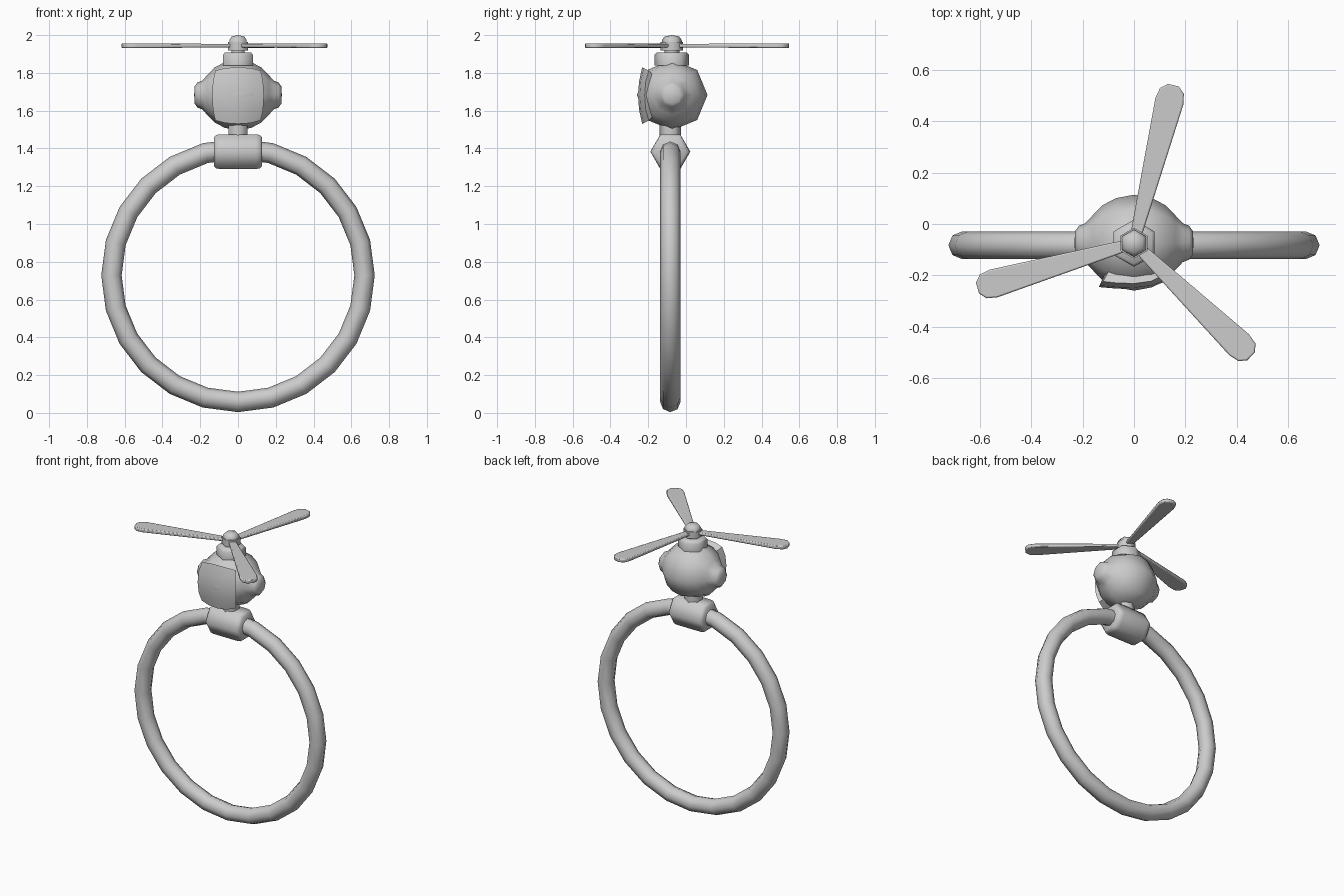
import bpy, bmesh, math
from mathutils import Matrix, Vector

if "Cube" in bpy.data.objects:
    bpy.data.objects.remove(bpy.data.objects["Cube"])

CY = -0.083  # depth of the main axis

grey = bpy.data.materials.new("plain grey")
grey.diffuse_color = (0.6, 0.6, 0.6, 1)
grey.use_nodes = True
grey.node_tree.nodes["Principled BSDF"].inputs["Base Color"].default_value = grey.diffuse_color


def finish(name, bm, loc, angle=50, bevel=0):
    bmesh.ops.recalc_face_normals(bm, faces=bm.faces)
    me = bpy.data.meshes.new(name)
    bm.to_mesh(me)
    bm.free()
    me.materials.append(grey)
    ob = bpy.data.objects.new(name, me)
    bpy.context.collection.objects.link(ob)
    ob.location = loc
    if bevel:
        m = ob.modifiers.new("bevel", 'BEVEL')
        m.width = bevel
        m.segments = 2
        m.limit_method = 'ANGLE'
        m.angle_limit = math.radians(70)
    bpy.ops.object.select_all(action='DESELECT')
    ob.select_set(True)
    bpy.context.view_layer.objects.active = ob
    bpy.ops.object.shade_smooth_by_angle(angle=math.radians(angle))
    return ob


def lathe(name, profile, sides, loc, along_x=False, angle=50, turn=0.0):
    """Turn (radius, height) points about z, or about x."""
    bm = bmesh.new()
    rings = []
    for r, h in profile:
        if r == 0:
            rings.append([bm.verts.new((0, 0, h))])
            continue
        rings.append([bm.verts.new((r * math.cos(turn + math.tau * i / sides),
                                    r * math.sin(turn + math.tau * i / sides), h))
                      for i in range(sides)])
    for a, b in zip(rings, rings[1:]):
        for i in range(sides):
            j = (i + 1) % sides
            quad = [a[i % len(a)], a[j % len(a)], b[j % len(b)], b[i % len(b)]]
            bm.faces.new(list(dict.fromkeys(quad)))
    if along_x:
        bmesh.ops.rotate(bm, verts=bm.verts, matrix=Matrix.Rotation(math.pi / 2, 3, 'Y'))
    return finish(name, bm, loc, angle)


# Large hoop, standing upright
bm = bmesh.new()
N, M, R, T = 24, 8, 0.67, 0.054
grid = []
for i in range(N):
    a = math.tau * i / N
    grid.append([bm.verts.new(((R + T * math.cos(math.tau * k / M)) * math.sin(a),
                               T * math.sin(math.tau * k / M),
                               (R + T * math.cos(math.tau * k / M)) * math.cos(a)))
                 for k in range(M)])
for i in range(N):
    for k in range(M):
        bm.faces.new((grid[i][k], grid[i - 1][k], grid[i - 1][k - 1], grid[i][k - 1]))
finish("hoop", bm, (0, CY, 0.728), 80)

# Hexagonal collar around the top of the hoop
lathe("collar", [(0, -0.128), (0.088, -0.128), (0.102, -0.115), (0.106, -0.095),
                 (0.106, 0.095), (0.102, 0.115), (0.088, 0.128), (0, 0.128)],
      6, (0, CY, 1.383), along_x=True, angle=61, turn=math.pi / 2)

# Short hexagonal neck
lathe("neck", [(0, 0), (0.057, 0), (0.057, 0.09), (0, 0.09)], 6,
      (0, CY, 1.455), angle=61, turn=math.pi / 2)

# Round body with a pulled-out bulge on each side
half = [(0, 0.232), (0.045, 0.23), (0.066, 0.215), (0.076, 0.19), (0.105, 0.163),
        (0.145, 0.125), (0.174, 0.07)]
profile = [(r, -h) for r, h in half] + [(0.187, 0)] + half[::-1]
lathe("body", profile, 8, (0, -0.073, 1.683), along_x=True, angle=70)

# Bowed front plate, its left edge lifted off the body
bm = bmesh.new()
n = 4
rows = []
for i in range(n + 1):
    row = []
    for j in range(n + 1):
        u, v = 2 * i / n - 1, 2 * j / n - 1
        s = 1 - 0.12 * v * v * u * u
        lift = 0.008 if u < 0 else 0.035
        row.append(bm.verts.new((0.137 * u * s, -0.254 + lift * u * u + 0.022 * v * v,
                                 0.15 * v * s)))
    rows.append(row)
for i in range(n):
    for j in range(n):
        bm.faces.new((rows[i][j], rows[i + 1][j], rows[i + 1][j + 1], rows[i][j + 1]))
edge = [e for e in bm.edges if e.is_boundary]
rim = bmesh.ops.extrude_edge_only(bm, edges=edge)["geom"]
for v in rim:  # sides run back into the body
    if isinstance(v, bmesh.types.BMVert):
        v.co = Vector((v.co.x * 0.72, -0.16, v.co.z * 0.72))
finish("front_plate", bm, (0, 0, 1.68), 45)

# Cap, spindle, hub and knob stacked above the body
lathe("cap", [(0, 0), (0.092, 0), (0.092, 0.055), (0.08, 0.068), (0, 0.068)], 6,
      (0, CY + 0.008, 1.84), angle=61, turn=math.pi / 2)
lathe("spindle", [(0, 0), (0.04, 0), (0.04, 0.03), (0, 0.03)], 6,
      (0, CY + 0.008, 1.9), angle=61, turn=math.pi / 2)
lathe("hub", [(0, 0), (0.06, 0), (0.06, 0.046), (0, 0.046)], 6,
      (0, CY + 0.008, 1.918), angle=61, turn=math.pi / 2)
lathe("knob", [(0, 0), (0.054, 0), (0.052, 0.015), (0.038, 0.033), (0, 0.04)], 6,
      (0, CY + 0.008, 1.96), angle=61, turn=math.pi / 2)

# Three tapered rotor blades
side = [(0.03, 0.022), (0.57, 0.056), (0.612, 0.048), (0.635, 0.022)]
outline = side + [(x, -y) for x, y in side[::-1]]
for k in range(3):
    bm = bmesh.new()
    face = bm.faces.new([bm.verts.new((x, y, -0.009 - 0.006 * x)) for x, y in outline])
    top = bmesh.ops.extrude_face_region(bm, geom=[face])["geom"]
    for v in top:
        if isinstance(v, bmesh.types.BMVert):
            v.co.z *= -1
    bmesh.ops.rotate(bm, verts=bm.verts,
                     matrix=Matrix.Rotation(math.radians(76 + 120 * k), 3, 'Z'))
    finish(f"blade_{k + 1}", bm, (0, CY + 0.008, 1.944), 50, bevel=0.006)
